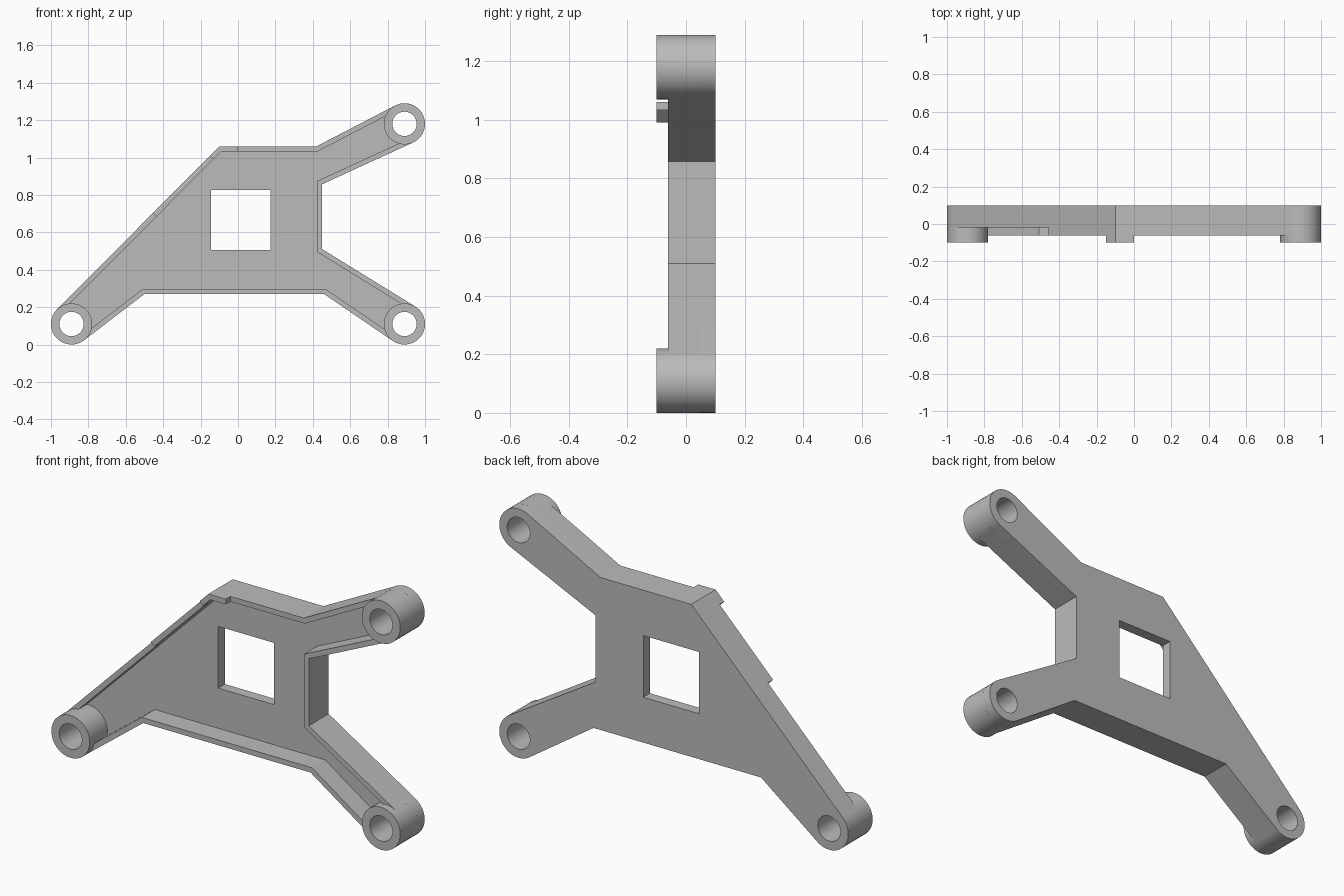
import bpy, bmesh, math
from mathutils import Vector

cube = bpy.data.objects.get("Cube")
if cube:
    bpy.data.objects.remove(cube)

grey = bpy.data.materials.new("plain grey")
grey.use_nodes = True
GREY = (0.5, 0.5, 0.5, 1)
grey.diffuse_color = GREY
grey.node_tree.nodes["Principled BSDF"].inputs["Base Color"].default_value = GREY

BACK, FLOOR, LOW, RIM, FRONT = 0.10, 0.045, -0.02, -0.062, -0.10
R, HOLE, WALL = 0.11, 0.065, 0.027


def prism(name, loops, y_front, y_back):
    """Extrude x-z loops (inner loops become holes) between two depths."""
    curve = bpy.data.curves.new(name, "CURVE")
    curve.dimensions = "2D"
    curve.fill_mode = "BOTH"
    curve.extrude = (y_back - y_front) / 2
    for loop in loops:
        spline = curve.splines.new("POLY")
        spline.points.add(len(loop) - 1)
        for point, co in zip(spline.points, loop):
            point.co = (co[0], co[1], 0, 1)
        spline.use_cyclic_u = True
    obj = bpy.data.objects.new(name, curve)
    bpy.context.collection.objects.link(obj)
    obj.rotation_euler.x = math.pi / 2
    obj.location.y = (y_front + y_back) / 2
    bpy.ops.object.select_all(action="DESELECT")
    bpy.context.view_layer.objects.active = obj
    obj.select_set(True)
    bpy.ops.object.convert(target="MESH")
    obj = bpy.context.object
    bm = bmesh.new()
    bm.from_mesh(obj.data)
    bmesh.ops.remove_doubles(bm, verts=bm.verts, dist=1e-5)
    bmesh.ops.recalc_face_normals(bm, faces=bm.faces)
    bm.to_mesh(obj.data)
    bm.free()
    obj.data.materials.clear()
    obj.data.materials.append(grey)
    bpy.ops.object.shade_smooth_by_angle(angle=math.radians(25))
    return obj


def circle(c, r, n=48):
    return [c + r * Vector((math.cos(a), math.sin(a)))
            for a in (2 * math.pi * i / n for i in range(n))]


def tangent_angle(c, p, side):
    d = p - c
    return math.atan2(d.y, d.x) + side * math.acos(R / d.length)


def on_boss(c, a):
    return c + R * Vector((math.cos(a), math.sin(a)))


def boss_arc(c, before, after, n=24):
    """Clockwise arc joining the two arm edges that touch a boss."""
    a, b = tangent_angle(c, before, -1), tangent_angle(c, after, 1)
    sweep = (a - b) % (2 * math.pi)
    return [on_boss(c, a - sweep * i / n) for i in range(n + 1)]


def wall(name, path, y_front):
    """Upright wall along a clockwise path, thickened inward with mitres."""
    dirs = [(q - p).normalized() for p, q in zip(path, path[1:])]
    inner = []
    for i, p in enumerate(path):
        a, b = dirs[max(i - 1, 0)], dirs[min(i, len(dirs) - 1)]
        na, nb = Vector((a.y, -a.x)), Vector((b.y, -b.x))
        inner.append(p + (na + nb) * WALL / (1 + na.dot(nb)))
    prism(name, [path + inner[::-1]], y_front, FLOOR)


# Boss centres and outline corners
left_low, right_low, right_top = (Vector(c) for c in
                                  ((0.89, 0.11), (-0.89, 0.11), (0.89, 1.18)))
top_a, top_b = Vector((-0.10, 1.06)), Vector((0.42, 1.06))
side_a, side_b = Vector((0.45, 0.857)), Vector((0.45, 0.51))
base_a, base_b = Vector((0.46, 0.27)), Vector((-0.50, 0.27))

arc_upper = boss_arc(right_top, top_b, side_a)
arc_left = boss_arc(left_low, side_b, base_a)
arc_right = boss_arc(right_low, base_b, top_a)

# Back plate with square window and bolt holes
outline = ([top_a, top_b] + arc_upper + [side_a, side_b] + arc_left
           + [base_a, base_b] + arc_right)
bosses = {"upper_left_boss": right_top, "lower_left_boss": left_low,
          "lower_right_boss": right_low}
window = [(-0.145, 0.505), (0.175, 0.505), (0.175, 0.825), (-0.145, 0.825)]
prism("back_plate", [outline, window] + [circle(c, HOLE) for c in bosses.values()],
      FLOOR, BACK)

# Hollow bosses
for name, c in bosses.items():
    prism(name, [circle(c, R), circle(c, HOLE)], FRONT, FLOOR)

# Rim walls: stepped along the diagonal, raised at the top corner
start = arc_right[-1]
step, block = start.lerp(top_a, 0.59), start.lerp(top_a, 0.943)
block_end = Vector((0, top_a.y))
wall("diagonal_low_wall", [start, step], LOW)
wall("diagonal_wall", [step, block], RIM)
wall("corner_block", [block, top_a, block_end], FRONT)
wall("top_wall", [block_end, top_b, arc_upper[0]], RIM)
wall("side_wall", [arc_upper[-1], side_a, side_b, arc_left[0]], RIM)
wall("base_wall", [arc_left[-1], base_a, base_b, arc_right[0]], RIM)
